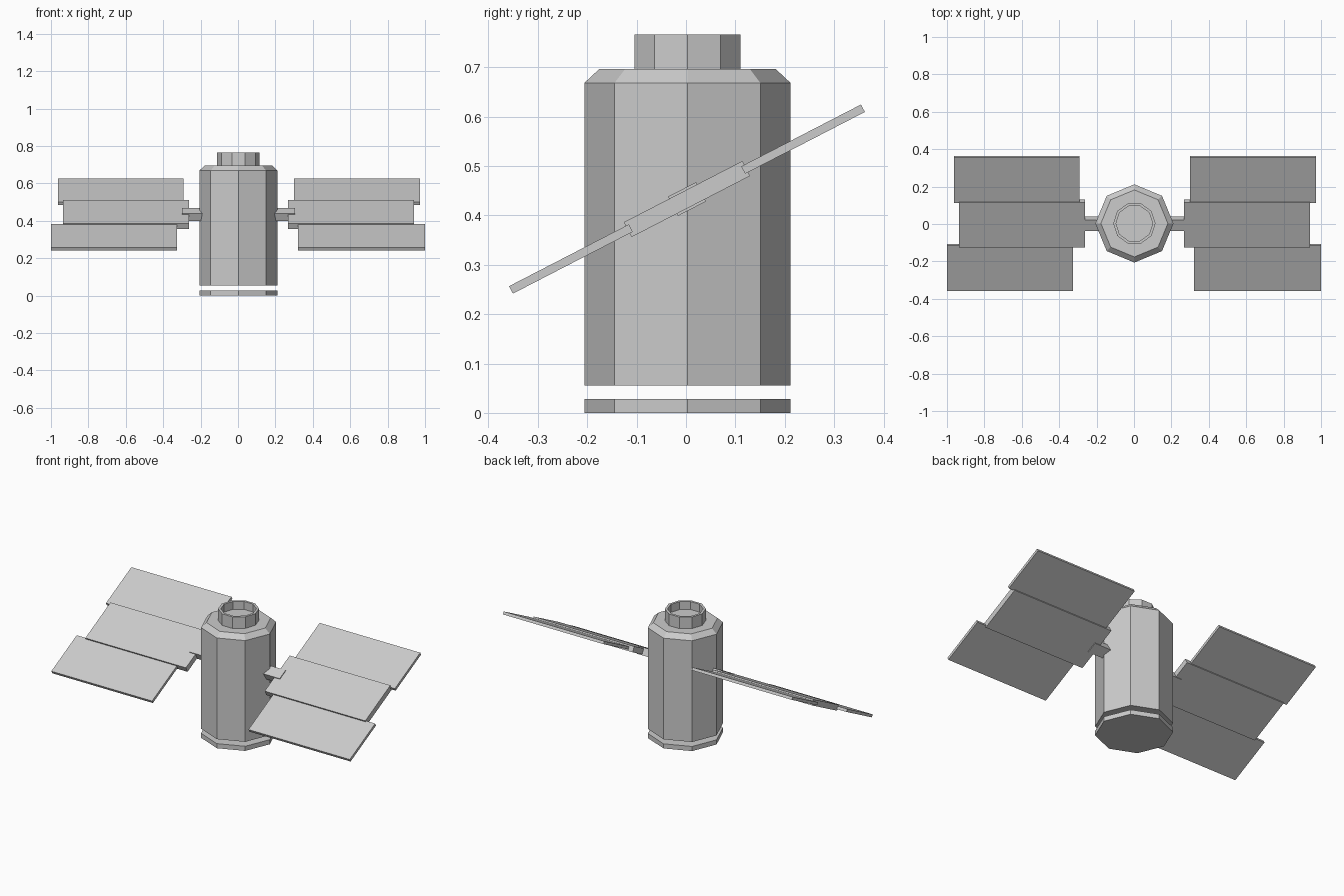
import bpy, bmesh, math
from mathutils import Matrix, Vector

if "Cube" in bpy.data.objects:
    bpy.data.objects.remove(bpy.data.objects["Cube"])

CX, CY = 0.002, 0.003          # body axis
TILT = math.radians(27.3)      # wing pitch about x
PIVOT = Vector((0, 0.002, 0.433))


def finish(name, bm):
    bmesh.ops.recalc_face_normals(bm, faces=bm.faces)
    mesh = bpy.data.meshes.new(name)
    bm.to_mesh(mesh)
    bm.free()
    obj = bpy.data.objects.new(name, mesh)
    bpy.context.collection.objects.link(obj)
    return obj


def lathe(name, profile, sides):
    """Stack of (radius, z) rings, capped at both ends."""
    bm = bmesh.new()
    rings = []
    for r, z in profile:
        rings.append([bm.verts.new((CX + r * math.cos(math.tau * i / sides),
                                    CY + r * math.sin(math.tau * i / sides), z))
                      for i in range(sides)])
    for a, b in zip(rings, rings[1:]):
        for i in range(sides):
            j = (i + 1) % sides
            bm.faces.new((a[i], a[j], b[j], b[i]))
    bm.faces.new(rings[0])
    bm.faces.new(rings[-1])
    return finish(name, bm)


def tilted_box(name, x0, x1, s0, s1, thick):
    """Box in the wing plane; s runs along the pitched direction."""
    bm = bmesh.new()
    bmesh.ops.create_cube(bm, size=1)
    size = Matrix.Diagonal((x1 - x0, s1 - s0, thick, 1))
    local = Matrix.Translation(((x0 + x1) / 2, (s0 + s1) / 2, 0))
    world = Matrix.Translation(PIVOT) @ Matrix.Rotation(TILT, 4, 'X')
    bm.transform(world @ local @ size)
    return finish(name, bm)


# Eight-sided hull with chamfered top, and the separate base plate below it
lathe("hull", [(0.209, 0.055), (0.209, 0.668), (0.179, 0.696)], 8)
lathe("base_plate", [(0.209, 0.0), (0.209, 0.028)], 8)

# Ten-sided docking collar with recessed floor
lathe("docking_collar", [(0.113, 0.69), (0.113, 0.766), (0.098, 0.766), (0.098, 0.718)], 10)

# Solar wings: three staggered panels and a strut on each side
panels = {
    "upper_panel": ((0.299, 0.973), (-0.963, -0.292), 0.128, 0.401, 0.017),
    "middle_panel": ((0.267, 0.941), (-0.935, -0.261), -0.135, 0.135, 0.034),
    "lower_panel": ((0.321, 1.0), (-1.0, -0.325), -0.401, -0.128, 0.017),
    "wing_strut": ((0.15, 0.305), (-0.30, -0.15), -0.032, 0.032, 0.044),
}
for part, (right, left, s0, s1, thick) in panels.items():
    tilted_box("right_" + part, *right, s0, s1, thick)
    tilted_box("left_" + part, *left, s0, s1, thick)
